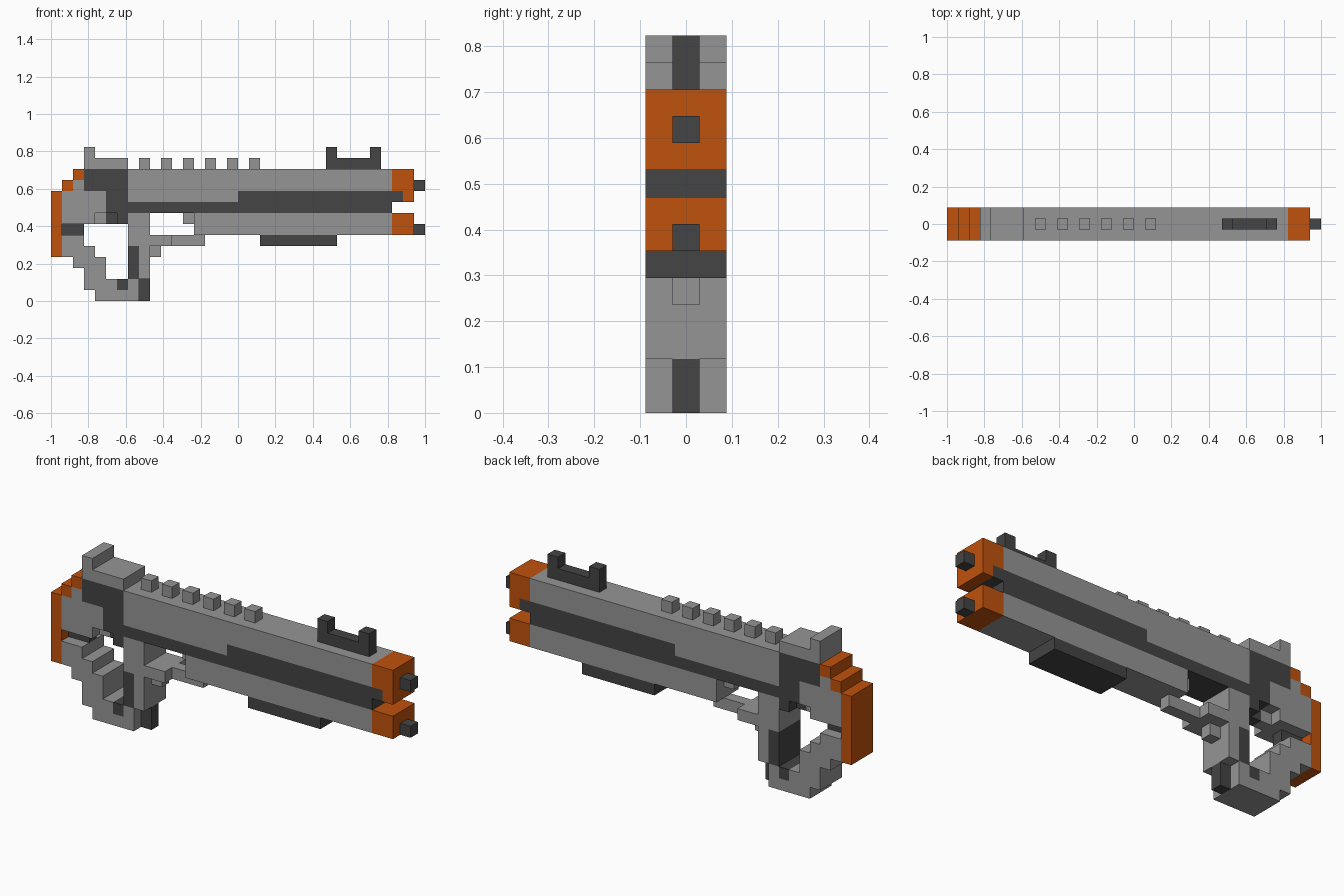
import bpy
import bmesh

if "Cube" in bpy.data.objects:
    bpy.data.objects.remove(bpy.data.objects["Cube"], do_unlink=True)

# The model sits on a square block grid, 34 blocks long
UNIT = 2 / 34
WIDE, NARROW = 1.5, 0.5


def make_material(name, red, green, blue):
    material = bpy.data.materials.new(name)
    material.use_nodes = True
    color = (red, green, blue, 1)
    material.diffuse_color = color
    shader = material.node_tree.nodes["Principled BSDF"]
    shader.inputs["Base Color"].default_value = color
    shader.inputs["Roughness"].default_value = 0.8
    return material


gray = make_material("mid gray", 0.30, 0.30, 0.30)
dark = make_material("dark gray", 0.058, 0.058, 0.058)
orange = make_material("orange", 0.53, 0.084, 0.004)


def extrude_profile(name, material, outline, half_width=WIDE):
    """Extrude a side outline, given in blocks, evenly across the width."""
    bm = bmesh.new()
    verts = [bm.verts.new((x * UNIT - 1, -half_width * UNIT, z * UNIT))
             for x, z in outline]
    face = bm.faces.new(verts)
    extruded = bmesh.ops.extrude_face_region(bm, geom=[face], use_keep_orig=True)
    moved = [g for g in extruded["geom"] if isinstance(g, bmesh.types.BMVert)]
    bmesh.ops.translate(bm, verts=moved, vec=(0, 2 * half_width * UNIT, 0))
    bmesh.ops.recalc_face_normals(bm, faces=bm.faces)
    mesh = bpy.data.meshes.new(name)
    bm.to_mesh(mesh)
    bm.free()
    mesh.materials.append(material)
    part = bpy.data.objects.new(name, mesh)
    bpy.context.collection.objects.link(part)
    return part


def block(name, material, left, right, bottom, top, half_width=WIDE):
    outline = [(left, bottom), (right, bottom), (right, top), (left, top)]
    return extrude_profile(name, material, outline, half_width)


# Stock: orange butt pad with two steps up to the receiver
block("butt_pad", orange, 0, 1, 4, 10)
block("lower_butt_step", orange, 1, 2, 10, 11)
block("upper_butt_step", orange, 2, 3, 11, 12)
extrude_profile("stock_body", gray, [
    (1, 7), (4, 7), (4, 8), (5, 8), (5, 10), (3, 10), (3, 11), (2, 11), (2, 10), (1, 10)])
block("stock_spacer", dark, 1, 3, 6, 7, NARROW)

# Receiver with a narrow web beneath it
extrude_profile("receiver", dark, [
    (3, 10), (5, 10), (5, 8), (6, 8), (6, 7), (7, 7), (7, 12), (3, 12)])
block("rear_web", gray, 4, 5, 7, 8, NARROW)
block("front_web", dark, 5, 6, 7, 8, NARROW)

# Stepped loop joining the stock to the grip
extrude_profile("hand_loop", gray, [
    (1, 4), (2, 4), (2, 3), (3, 3), (3, 1), (4, 1), (4, 0), (8, 0), (8, 2),
    (7, 2), (7, 1), (6, 1), (6, 2), (5, 2), (5, 4), (4, 4), (4, 5), (3, 5),
    (3, 6), (1, 6)])
block("loop_inset", dark, 6, 7, 1, 2)

# Grip
extrude_profile("grip", gray, [(8, 2), (9, 2), (9, 8), (7, 8), (7, 5), (8, 5)])
block("grip_back", dark, 7, 8, 2, 5)
block("grip_toe", dark, 8, 9, 0, 2, NARROW)

# Trigger and guard
block("guard_base", gray, 9, 11, 5, 6)
block("guard_bar", gray, 11, 14, 5, 6, NARROW)
block("guard_knob", gray, 9, 10, 4, 5, NARROW)
block("trigger", gray, 12, 13, 7, 8, NARROW)

# Barrels and the dark band between them
extrude_profile("upper_barrel", gray, [
    (7, 9), (17, 9), (17, 10), (31, 10), (31, 12), (7, 12)])
extrude_profile("side_band", dark, [
    (7, 8), (31, 8), (31, 9), (32, 9), (32, 10), (17, 10), (17, 9), (7, 9)])
block("lower_barrel", gray, 13, 31, 6, 8)
block("fore_grip", dark, 19, 26, 5, 6)

# Orange muzzles with dark tips
extrude_profile("upper_muzzle", orange, [
    (31, 10), (32, 10), (32, 9), (33, 9), (33, 12), (31, 12)])
block("lower_muzzle", orange, 31, 33, 6, 8)
for name, bottom in (("upper_muzzle_tip", 10), ("lower_muzzle_tip", 6)):
    block(name, dark, 33, 34, bottom, bottom + 1, NARROW)

# Sights and top rail
extrude_profile("rear_sight", gray, [
    (3, 12), (7, 12), (7, 13), (4, 13), (4, 14), (3, 14)])
extrude_profile("front_sight", dark, [
    (25, 12), (30, 12), (30, 14), (29, 14), (29, 13), (26, 13), (26, 14), (25, 14)],
    NARROW)
for index in range(6):
    start = 8 + 2 * index
    block("rail_tooth", gray, start, start + 1, 12, 13, NARROW)
